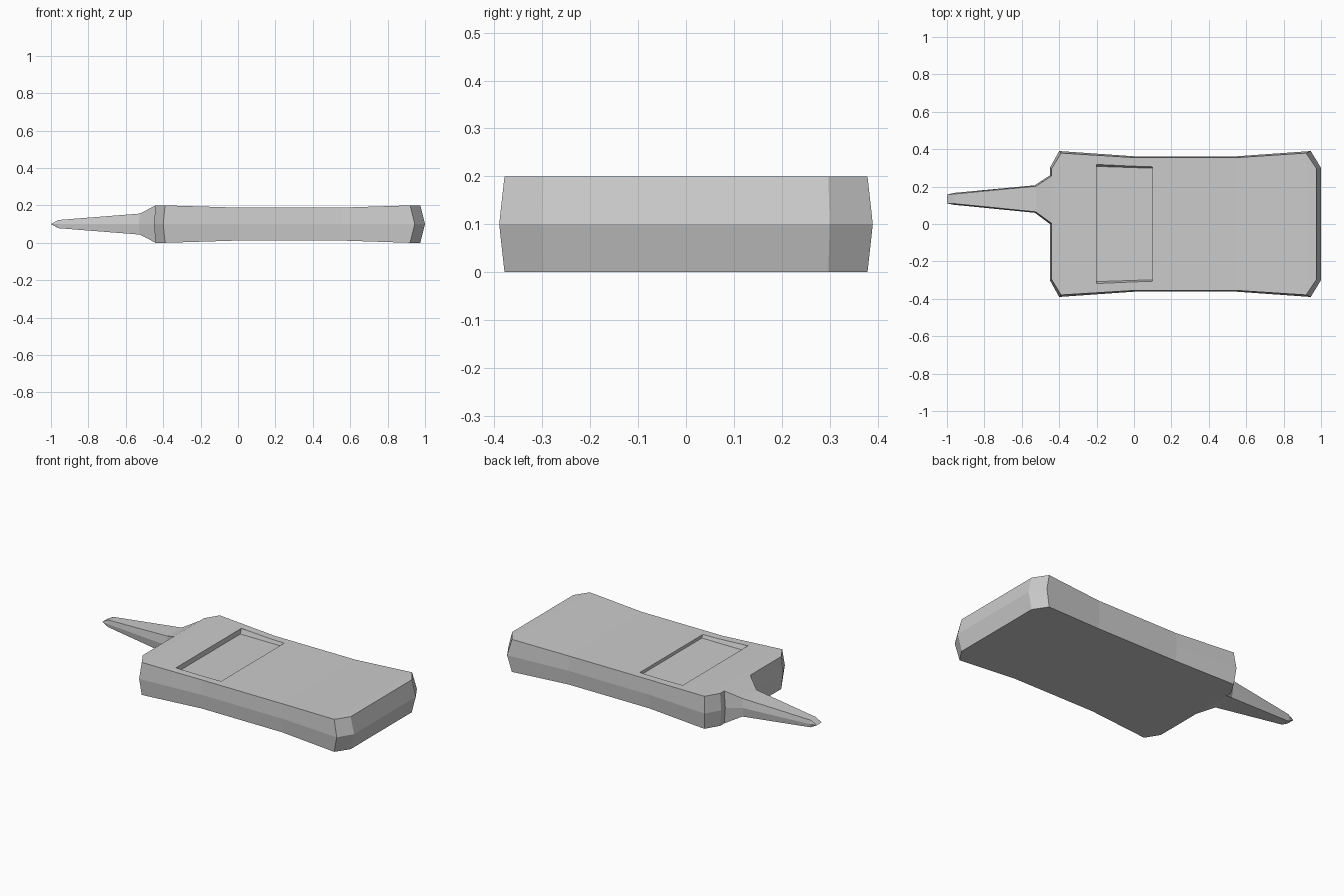
import bpy, bmesh

if "Cube" in bpy.data.objects:
    bpy.data.objects.remove(bpy.data.objects["Cube"])


def loft(name, stations, zc=0.1):
    """Six-sided sections along x: (x at mid height, x at top/bottom, y min, y max, inset, half height)."""
    bm = bmesh.new()
    rings = []
    for xm, xt, y0, y1, i, h in stations:
        pts = [(xm, y0, zc), (xt, y0 + i, zc + h), (xt, y1 - i, zc + h),
               (xm, y1, zc), (xt, y1 - i, zc - h), (xt, y0 + i, zc - h)]
        rings.append([bm.verts.new(p) for p in pts])
    for a, b in zip(rings, rings[1:]):
        for k in range(6):
            n = (k + 1) % 6
            bm.faces.new((a[k], a[n], b[n], b[k]))
    for r in (rings[0], rings[-1]):
        bm.faces.new(r[:4])
        bm.faces.new((r[0], r[3], r[4], r[5]))
    bmesh.ops.remove_doubles(bm, verts=bm.verts, dist=1e-5)
    bmesh.ops.recalc_face_normals(bm, faces=bm.faces)
    mesh = bpy.data.meshes.new(name)
    bm.to_mesh(mesh)
    bm.free()
    obj = bpy.data.objects.new(name, mesh)
    bpy.context.collection.objects.link(obj)
    return obj


# Handset body: waisted slab with a ridge around mid height
body = loft("body", [
    (-0.45, -0.44, -0.30, 0.30, 0.003, 0.10),
    (-0.40, -0.39, -0.39, 0.39, 0.011, 0.10),
    (0.00, 0.00, -0.362, 0.362, 0.007, 0.088),
    (0.55, 0.55, -0.362, 0.362, 0.007, 0.088),
    (0.945, 0.92, -0.39, 0.39, 0.011, 0.10),
    (1.00, 0.975, -0.30, 0.30, 0.003, 0.10),
])

# Antenna: flared root tapering to a chisel tip
loft("antenna", [
    (-0.45, -0.44, 0.0, 0.26, 0.003, 0.10),
    (-0.53, -0.525, 0.06, 0.207, 0.005, 0.056),
    (-0.965, -0.96, 0.103, 0.166, 0.006, 0.022),
    (-1.00, -1.00, 0.11, 0.157, 0.0, 0.0),
])

# Recessed screen, cut with slightly sloping end walls
cutter = loft("screen_cutter", [
    (-0.20, -0.20, -0.318, 0.318, 0.01, 0.03),
    (0.10, 0.10, -0.308, 0.308, 0.01, 0.024),
], zc=0.193)
cutter.hide_render = True
cutter.hide_viewport = True
cut = body.modifiers.new("screen_recess", 'BOOLEAN')
cut.operation = 'DIFFERENCE'
cut.solver = 'EXACT'
cut.object = cutter
